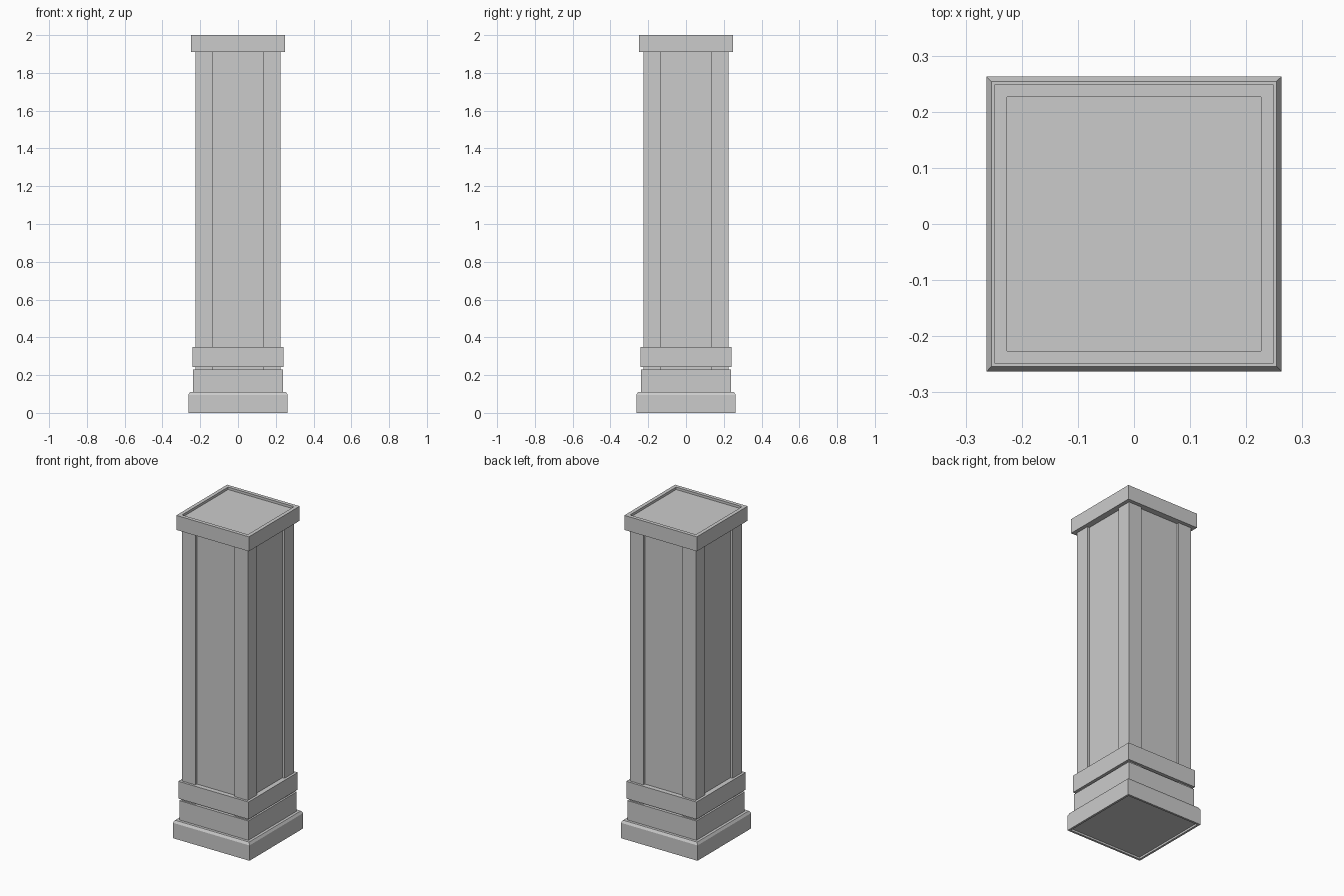
import bpy, bmesh

if "Cube" in bpy.data.objects:
    bpy.data.objects.remove(bpy.data.objects["Cube"])


def make_object(name, loops):
    """Skin a stack of matching outlines and cap both ends."""
    bm = bmesh.new()
    rings = [[bm.verts.new(p) for p in loop] for loop in loops]
    n = len(rings[0])
    for a, b in zip(rings, rings[1:]):
        for i in range(n):
            j = (i + 1) % n
            bm.faces.new((a[i], a[j], b[j], b[i]))
    bm.faces.new(rings[0][::-1])
    bm.faces.new(rings[-1])
    bmesh.ops.recalc_face_normals(bm, faces=bm.faces)
    mesh = bpy.data.meshes.new(name)
    bm.to_mesh(mesh)
    bm.free()
    obj = bpy.data.objects.new(name, mesh)
    bpy.context.collection.objects.link(obj)
    return obj


def square_moulding(name, profile):
    """Sweep a (half width, z) profile around a square."""
    corners = [(-1, -1), (1, -1), (1, 1), (-1, 1)]
    return make_object(name, [[(sx * r, sy * r, z) for sx, sy in corners] for r, z in profile])


# Shaft: square section with a shallow recessed panel on each side
HALF, PANEL, DEPTH = 0.226, 0.135, 0.015
side = [(-HALF, -HALF), (-PANEL, -HALF), (-PANEL, -HALF + DEPTH),
        (PANEL, -HALF + DEPTH), (PANEL, -HALF)]
section = []
for turn in range(4):
    section += side
    side = [(-y, x) for x, y in side]
make_object("shaft", [[(x, y, z) for x, y in section] for z in (0.05, 1.95)])

# Plinth: chamfered top, shallow recess underneath
square_moulding("plinth", [(0.25, 0.012), (0.25, 0), (0.263, 0),
                           (0.263, 0.095), (0.254, 0.11), (0.2, 0.11)])

# Lower block and band, separated by a narrow groove
square_moulding("lower_block", [(0.237, 0.105), (0.237, 0.23)])
square_moulding("band", [(0.241, 0.243), (0.241, 0.35)])

# Cap: raised rim around a sunken top
square_moulding("cap", [(0.249, 1.91), (0.249, 2.0), (0.226, 2.0), (0.226, 1.985)])
